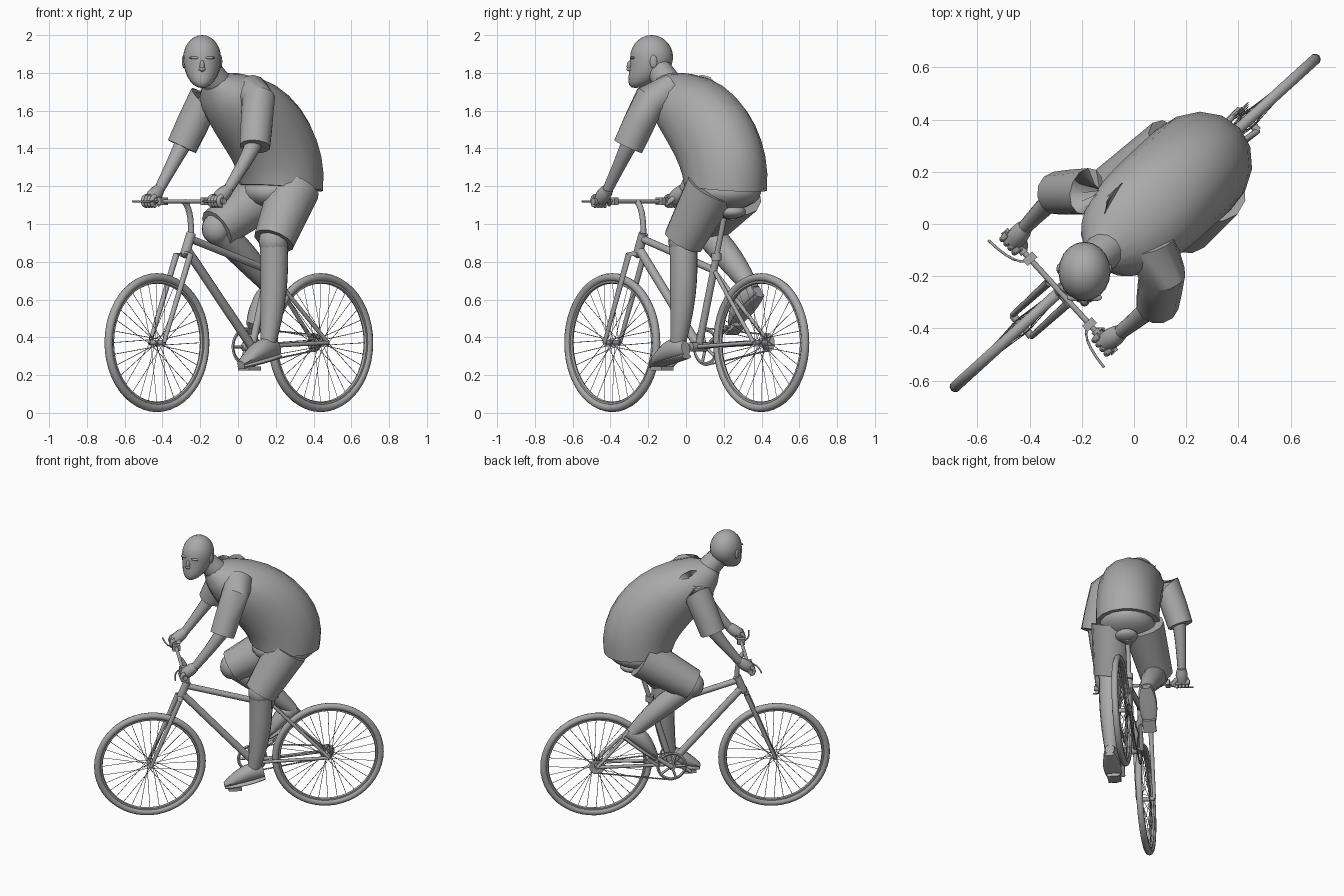
import bpy, bmesh, math
from math import sin, cos, pi, tau
from mathutils import Vector, Matrix

cube = bpy.data.objects.get("Cube")
if cube:
    bpy.data.objects.remove(cube, do_unlink=True)

GREY = (0.4, 0.4, 0.4, 1)
grey = bpy.data.materials.new("plain grey")
grey.use_nodes = True
grey.diffuse_color = GREY
grey.node_tree.nodes["Principled BSDF"].inputs["Base Color"].default_value = GREY

# Directions of the ride: forward, to the rider's left, and up
FORWARD = Vector((-0.74, -0.673, 0)).normalized()
LEFT = Vector((-FORWARD.y, FORWARD.x, 0))
UP = Vector((0, 0, 1))
RIDE = Matrix((FORWARD, LEFT, UP)).transposed()
WORLD = Matrix.Identity(3)
SIDES = (("left", 1), ("right", -1))


def at(forward, left, up):
    return RIDE @ Vector((forward, left, up))


def around(centre, radius, angle):
    return centre + (FORWARD * cos(angle) + UP * sin(angle)) * radius


def bezier(points, u):
    while len(points) > 1:
        points = [a.lerp(b, u) for a, b in zip(points, points[1:])]
    return points[0]


def finish(name, bm, sharp=40):
    bmesh.ops.recalc_face_normals(bm, faces=bm.faces)
    mesh = bpy.data.meshes.new(name)
    bm.to_mesh(mesh)
    bm.free()
    mesh.materials.append(grey)
    part = bpy.data.objects.new(name, mesh)
    bpy.context.collection.objects.link(part)
    bpy.ops.object.select_all(action='DESELECT')
    part.select_set(True)
    bpy.context.view_layer.objects.active = part
    bpy.ops.object.shade_smooth_by_angle(angle=math.radians(sharp))


def add_loft(bm, rings, sides, closed=False):
    """Skin a list of ellipses, each given as centre, half axis, half axis."""
    angles = [tau * i / sides for i in range(sides)]
    loops = [[bm.verts.new(c + a * cos(t) + b * sin(t)) for t in angles] for c, a, b in rings]
    pairs = list(zip(loops, loops[1:]))
    if closed:
        pairs.append((loops[-1], loops[0]))
    else:
        bm.faces.new(loops[0])
        bm.faces.new(loops[-1])
    for one, two in pairs:
        for i in range(sides):
            bm.faces.new((one[i - 1], one[i], two[i], two[i - 1]))


def add_tube(bm, path, start, end, bulge=0, sides=12):
    rings = []
    last = len(path) - 1
    for i, point in enumerate(path):
        along = (path[min(i + 1, last)] - path[max(i - 1, 0)]).normalized()
        radius = start + (end - start) * i / last + bulge * sin(pi * i / last)
        side = along.cross(UP if abs(along.dot(LEFT)) > 0.8 else LEFT).normalized()
        rings.append((point, side * radius, along.cross(side) * radius))
    add_loft(bm, rings, sides)


def tube(name, path, start, end=None, bulge=0, steps=0):
    """A round bar or limb; with steps, the path is rounded into a curve."""
    if steps:
        path = [bezier(path, i / steps) for i in range(steps + 1)]
    bm = bmesh.new()
    add_tube(bm, path, start, start if end is None else end, bulge)
    finish(name, bm)


def add_box(bm, centre, size, tilt=0):
    turn = (RIDE @ Matrix.Rotation(tilt, 3, 'Y')).to_4x4()
    bmesh.ops.create_cube(bm, size=1, matrix=Matrix.Translation(centre) @ turn @ Matrix.Diagonal((*size, 1)))


def box(name, centre, size, tilt=0):
    bm = bmesh.new()
    add_box(bm, centre, size, tilt)
    finish(name, bm)


def ball(name, centre, radii, axes=RIDE):
    bm = bmesh.new()
    place = Matrix.Translation(centre) @ axes.to_4x4() @ Matrix.Diagonal((*radii, 1))
    bmesh.ops.create_uvsphere(bm, u_segments=16, v_segments=10, radius=1, matrix=place)
    finish(name, bm, 60)


def hoop(name, centre, radius, across, deep, sides=10):
    """A ring whose axle points left."""
    bm = bmesh.new()
    rings = []
    for i in range(48):
        angle = tau * i / 48
        outward = around(Vector(), 1, angle)
        rings.append((around(centre, radius, angle), outward * deep, LEFT * across))
    add_loft(bm, rings, sides, closed=True)
    finish(name, bm)


# Wheels
front_axle = at(0.58, 0, 0.372)
rear_axle = at(-0.592, 0, 0.372)
for label, axle in (("front", front_axle), ("rear", rear_axle)):
    hoop(label + "_tyre", axle, 0.346, 0.022, 0.022)
    hoop(label + "_rim", axle, 0.322, 0.013, 0.01, sides=6)
    tube(label + "_hub", [axle - LEFT * 0.055, axle + LEFT * 0.055], 0.015)
    spokes = bmesh.new()
    for i in range(32):
        angle = tau * i / 32
        flange = axle + LEFT * (0.03 if i % 2 else -0.03)
        lean = 0.9 if i % 4 < 2 else -0.9
        add_tube(spokes, [around(flange, 0.02, angle + lean), around(axle, 0.32, angle)], 0.0018, 0.0018, sides=4)
    finish(label + "_spokes", spokes)

# Frame, built between its joints
head_top = at(0.335, 0, 0.95)
crown = at(0.38, 0, 0.84)
crank_centre = at(-0.1, 0, 0.35)
seat_top = at(-0.305, 0, 1.05)
cluster = crank_centre.lerp(seat_top, 0.58)
clamp = crank_centre.lerp(seat_top, 0.68)
tube("head_tube", [head_top, crown], 0.026)
tube("top_tube", [head_top.lerp(crown, 0.25), cluster], 0.02)
tube("down_tube", [head_top.lerp(crown, 0.75), crank_centre], 0.024)
tube("seat_tube", [crank_centre, clamp], 0.02)
tube("seat_clamp", [clamp - UP * 0.02, clamp + UP * 0.02], 0.027)
tube("seat_post", [clamp, seat_top], 0.015)
tube("bottom_bracket", [crank_centre - LEFT * 0.06, crank_centre + LEFT * 0.06], 0.025)
ball("saddle_tail", at(-0.36, 0, 1.065), (0.075, 0.075, 0.037))
tube("saddle_nose", [at(-0.37, 0, 1.06), at(-0.19, 0, 1.07)], 0.042, 0.018)

# Steering and the parts that come in pairs
bar = at(0.385, 0, 1.12)
tube("stem", [head_top, head_top + UP * 0.13, bar], 0.016, steps=6)
tube("handlebar", [bar - LEFT * 0.3, bar + LEFT * 0.3], 0.011)
for label, side in SIDES:
    out = LEFT * side
    dropout = out * 0.055
    tube(label + "_seat_stay", [cluster, rear_axle + dropout], 0.011)
    tube(label + "_chain_stay", [crank_centre + out * 0.02, rear_axle + dropout], 0.011)
    tube(label + "_fork_leg", [crown, crown + dropout + FORWARD * 0.01, front_axle + dropout], 0.022, 0.011)
    tube(label + "_grip", [bar + out * 0.2, bar + out * 0.315], 0.017)
    lever = bar + out * 0.17
    box(label + "_brake_clamp", lever, (0.05, 0.03, 0.04))
    tube(label + "_brake_lever", [lever, lever + FORWARD * 0.06, bar + out * 0.33 + FORWARD * 0.07], 0.005, steps=6)

# Drive train
ring_centre = crank_centre - LEFT * 0.05
cog_centre = rear_axle - LEFT * 0.05
hoop("chainring", ring_centre, 0.09, 0.004, 0.01, sides=4)
for i in range(5):
    tube("chainring_arm", [ring_centre, around(ring_centre, 0.085, tau * i / 5)], 0.008)
for i in range(4):
    hoop("rear_cog", cog_centre + LEFT * 0.006 * i, 0.042 - 0.006 * i, 0.002, 0.008, sides=4)
chain = bmesh.new()
for way in (-1, 1):
    one, two = ring_centre + UP * way * 0.098, cog_centre + UP * way * 0.042
    slope = math.asin((two - one).z / (two - one).length)
    add_tube(chain, [one, two], 0.003, 0.003, sides=4)
    for i in range(33):
        add_box(chain, one.lerp(two, i / 32), (0.012, 0.007, 0.008), slope)
finish("chain", chain)
for label, side in SIDES:
    out = LEFT * side
    pedal = crank_centre + (FORWARD * 0.14 - UP * 0.105) * side
    tube(label + "_crank", [crank_centre + out * 0.065, pedal + out * 0.075], 0.016, 0.012)
    tube(label + "_pedal_axle", [pedal + out * 0.07, pedal + out * 0.17], 0.007)
    box(label + "_pedal", pedal + out * 0.135 - UP * 0.01, (0.085, 0.085, 0.022), 0 if side > 0 else 0.6)

# Shirt: the back and the belly are two curves from hem to collar
back = [at(-0.54, 0, 1.17), at(-0.6, 0, 1.5), at(-0.3, 0, 1.83), at(0.13, 0, 1.8)]
belly = [at(-0.08, 0, 1.21), at(-0.05, 0, 1.35), at(0.2, 0, 1.5), at(0.22, 0, 1.71)]
shirt = bmesh.new()
rings = []
for i in range(11):
    u = i / 10
    p, q = bezier(back, u), bezier(belly, u)
    rings.append(((p + q) / 2, (p - q) / 2, LEFT * (0.07 + 0.14 * (1 - u ** 8))))
add_loft(shirt, rings, 16)
finish("shirt", shirt, 35)

# Arms and hands
for label, side in SIDES:
    shoulder = at(0.05, side * 0.215, 1.655)
    elbow = at(0.14, side * 0.287, 1.41)
    wrist = at(0.315, side * 0.272, 1.185)
    grip = bar + LEFT * side * 0.262
    tube(label + "_sleeve", [at(0, side * 0.1, 1.7), shoulder, shoulder.lerp(elbow, 0.5), elbow], 0.095, 0.083)
    tube(label + "_forearm", [elbow.lerp(shoulder, 0.2), elbow, wrist], 0.052, 0.028, steps=6)
    tube(label + "_palm", [wrist, grip + UP * 0.01], 0.03, 0.036, 0.006, steps=4)
    for i in range(4):
        knuckle = grip + LEFT * side * 0.023 * (i - 1.5)
        curl = [around(knuckle, 0.027, pi / 2 - pi * j / 4) for j in range(5)]
        tube(label + "_finger", curl, 0.014, 0.01)
    thumb_tip = bar + LEFT * side * 0.2 - UP * 0.02
    tube(label + "_thumb", [wrist.lerp(grip, 0.5), wrist.lerp(thumb_tip, 0.7), thumb_tip], 0.018, 0.009)

# Shorts and legs: the left leg is stretched, the right one is bent
ball("shorts_seat", at(-0.3, 0, 1.17), (0.21, 0.185, 0.1))
POSES = (("left", at(-0.31, 0.1, 1.19), at(-0.13, 0.138, 0.91), at(-0.085, 0.138, 0.35)),
         ("right", at(-0.3, -0.1, 1.17), at(0.02, -0.145, 0.975), at(-0.375, -0.137, 0.645)))
for label, hip, knee, ankle in POSES:
    tube(label + "_shorts_leg", [hip, knee], 0.14, 0.11, steps=3)
    ball(label + "_knee", knee, (0.08, 0.08, 0.085))
    calf = knee.lerp(ankle, 0.5) - FORWARD * 0.04
    tube(label + "_lower_leg", [knee, calf, ankle], 0.075, 0.04, 0.012, steps=8)

# Shoes, rounded at heel and toe
for label, heel, toe in (("left", at(-0.16, 0.14, 0.3), at(0.105, 0.14, 0.245)),
                         ("right", at(-0.43, -0.137, 0.625), at(-0.22, -0.137, 0.455))):
    normal = (toe - heel).normalized().cross(LEFT)
    upper, sole = [], []
    for i in range(9):
        u = i / 8
        rounding = sin(pi * (0.1 + 0.82 * u)) ** 0.5
        rise = normal * rounding * (0.075 - 0.045 * u)
        base, width = heel.lerp(toe, u), LEFT * rounding * 0.055
        upper.append((base + rise, rise, width))
        sole.append((base, normal * 0.014, width * 1.05))
    for name, rings in (("_shoe", upper), ("_sole", sole)):
        bm = bmesh.new()
        add_loft(bm, rings, 12)
        finish(label + name, bm)

# Head: a sphere drawn down and forward into a jaw, looking to the front
tube("neck", [at(0.1, 0, 1.7), at(0.17, 0, 1.77), at(0.235, 0, 1.84)], 0.08, 0.066)
centre = Vector((-0.19, -0.182, 1.88))
head = bmesh.new()
bmesh.ops.create_uvsphere(head, u_segments=20, v_segments=14, radius=1)
for vert in head.verts:
    x, y, z = vert.co
    jaw = max(0, -z)
    vert.co = centre + Vector((x * 0.1, y * 0.114 - jaw * jaw * 0.085, z * (0.16 if jaw else 0.12)))
finish("head", head, 60)


def feature(name, across, ahead, up, radii):
    ball(name, centre + Vector((across, -ahead, up)), radii, WORLD)


feature("nose", 0, 0.112, -0.045, (0.013, 0.02, 0.032))
feature("nose_tip", 0, 0.118, -0.06, (0.018, 0.016, 0.012))
feature("mouth", 0, 0.106, -0.095, (0.026, 0.014, 0.009))
for label, side in SIDES:
    feature(label + "_brow", side * 0.038, 0.1, 0, (0.03, 0.014, 0.008))
    feature(label + "_ear", side * 0.097, -0.01, -0.02, (0.01, 0.02, 0.035))
